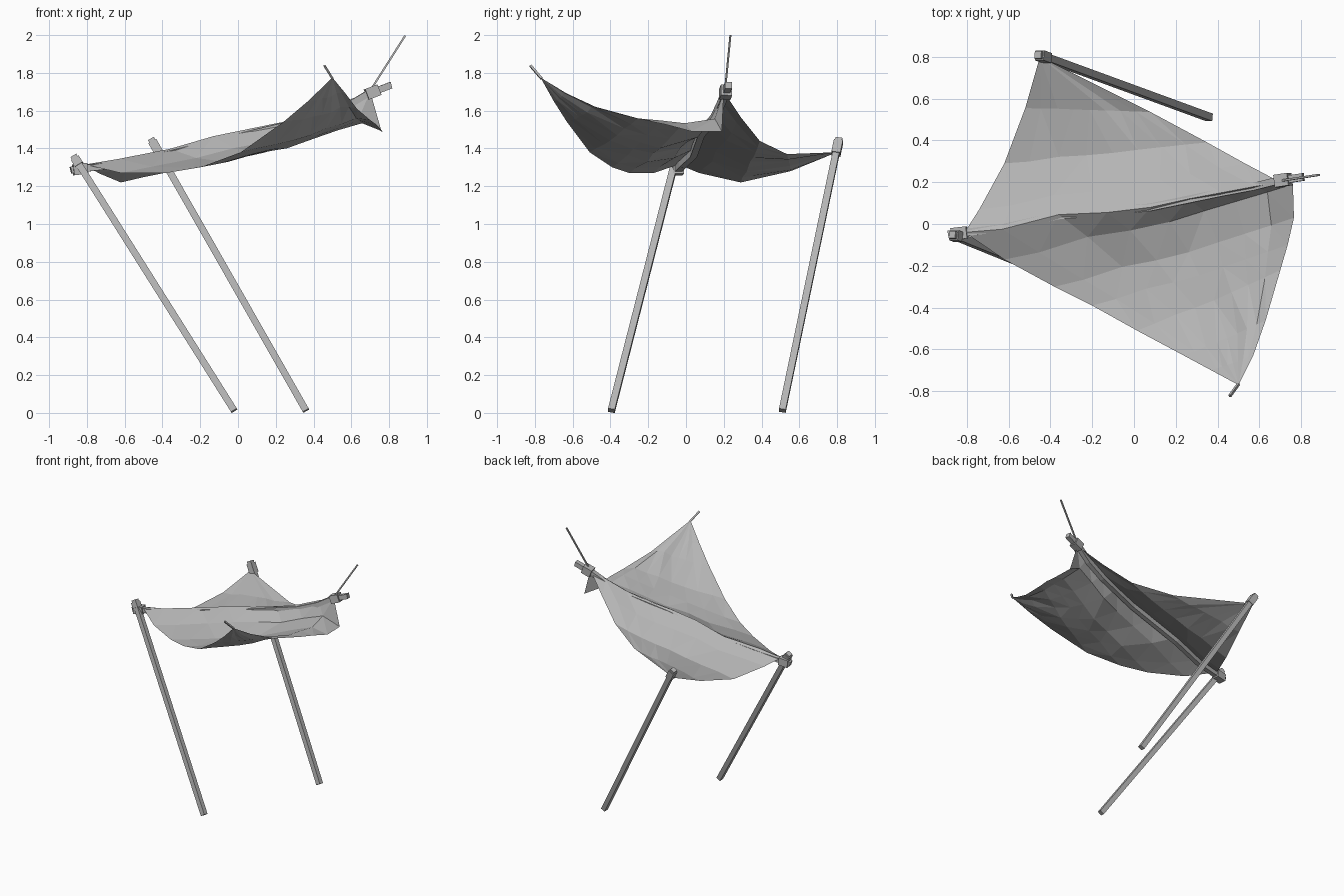
import bpy, bmesh, random
from mathutils import Vector

random.seed(4)
cube = bpy.data.objects.get("Cube")
if cube:
    bpy.data.objects.remove(cube, do_unlink=True)

grey = bpy.data.materials.new("plain_grey")
grey.use_nodes = True
grey.diffuse_color = (0.46, 0.46, 0.46, 1)
grey.node_tree.nodes["Principled BSDF"].inputs["Base Color"].default_value = grey.diffuse_color


def add_object(name, bm):
    mesh = bpy.data.meshes.new(name)
    bm.to_mesh(mesh)
    bm.free()
    mesh.materials.append(grey)
    bpy.context.collection.objects.link(bpy.data.objects.new(name, mesh))


def bar(name, points, half):
    """Square bar swept along a path, one flat side facing the front."""
    points = [Vector(p) for p in points]
    along = (points[-1] - points[0]).normalized()
    side = along.cross(Vector((0, -1, 0))).normalized()
    face = side.cross(along)
    bm = bmesh.new()
    rings = [[bm.verts.new(p + half * (a * side + b * face))
              for a, b in ((-1, -1), (1, -1), (1, 1), (-1, 1))] for p in points]
    for lower, upper in zip(rings, rings[1:]):
        for k in range(4):
            n = (k + 1) % 4
            bm.faces.new((lower[k], lower[n], upper[n], upper[k]))
    bm.faces.new(rings[0])
    bm.faces.new(rings[-1])
    bmesh.ops.recalc_face_normals(bm, faces=bm.faces)
    add_object(name, bm)


def band(name, start, end, first, last, half):
    """Lashing wrapped round part of a pole."""
    a, b = Vector(start), Vector(end)
    bar(name, [a.lerp(b, first), a.lerp(b, last)], half)


# Leaning support poles with lashings near their tops
front_foot, front_top = (-0.02, -0.395, 0.012), (-0.87, -0.05, 1.36)
back_foot, back_top = (0.36, 0.51, 0.012), (-0.46, 0.81, 1.45)
bar("front_pole", [front_foot, front_top], 0.018)
bar("back_pole", [back_foot, back_top], 0.018)
band("front_pole_lashing", front_foot, front_top, 0.965, 0.99, 0.024)
band("back_pole_lashing", back_foot, back_top, 0.945, 0.99, 0.024)

# Sagging ridge pole with lashings at both ends
ridge_pole = [(-0.885, -0.05, 1.285), (-0.63, -0.02, 1.315), (-0.36, 0.04, 1.37),
              (0.08, 0.08, 1.48), (0.42, 0.15, 1.56), (0.58, 0.18, 1.625),
              (0.68, 0.205, 1.685), (0.81, 0.225, 1.735)]
bar("ridge_pole", ridge_pole, 0.018)
band("ridge_low_lashing", ridge_pole[0], ridge_pole[1], 0.05, 0.34, 0.029)
band("ridge_high_lashing", ridge_pole[6], ridge_pole[7], 0.0, 0.5, 0.03)

# Tie ropes
bar("high_rope", [(0.69, 0.205, 1.69), (0.885, 0.235, 1.997)], 0.005)
bar("front_rope", [(0.50, -0.765, 1.77), (0.458, -0.823, 1.838)], 0.006)

# Cloth outline: the ridge runs between the low and high corners
low, high = (-0.81, -0.04, 1.315), (0.70, 0.20, 1.70)
back, front = (-0.45, 0.80, 1.38), (0.50, -0.77, 1.775)
ridge = [low, (-0.63, -0.025, 1.345), (-0.36, 0.045, 1.398), (-0.13, 0.055, 1.465),
         (0.08, 0.08, 1.508), (0.26, 0.12, 1.545), (0.42, 0.15, 1.59), (0.58, 0.18, 1.655), high]
low_to_back = [low, (-0.74, 0.07, 1.27), (-0.62, 0.29, 1.22), (-0.52, 0.555, 1.28), back]
high_to_back = [high, (0.53, 0.29, 1.565), (0.35, 0.39, 1.44), (0.08, 0.535, 1.37), back]
low_to_front = [low, (-0.62, -0.17, 1.27), (-0.38, -0.30, 1.27), (-0.20, -0.39, 1.30),
                (0.015, -0.51, 1.38), (0.24, -0.63, 1.54), (0.37, -0.70, 1.65), front]
high_to_front = [high, (0.76, 0.19, 1.49), (0.765, 0.03, 1.49), (0.735, -0.10, 1.525),
                 (0.70, -0.22, 1.55), (0.63, -0.46, 1.61), (0.57, -0.63, 1.69), front]


def cloth_half(bm, left, right, lift):
    """Fill between two side edges, fading the ridge shape out to the corner."""
    rows, cols = len(left) - 1, len(ridge) - 1
    grid = []
    for i in range(rows + 1):
        s, row = i / rows, []
        for j, crest in enumerate(ridge):
            t = j / cols
            p = Vector(left[i]).lerp(Vector(right[i]), t)
            p += (1 - s) ** 2 * (Vector(crest) - Vector(low).lerp(Vector(high), t))
            if 0 < i < rows and 0 < j < cols:
                p.z += lift * t * (1 - t) * (0.3 * (1 - s) ** 4 + 1.5 * t ** 5 * (1 - s))
                p.z += random.uniform(-0.008, 0.008)
            row.append(bm.verts.new(p))
        grid.append(row)
    for i in range(rows):
        for j in range(cols):
            bm.faces.new((grid[i][j], grid[i][j + 1], grid[i + 1][j + 1], grid[i + 1][j]))


# Faceted cloth canopy, both halves welded along the ridge
bm = bmesh.new()
cloth_half(bm, low_to_back, high_to_back, 0)
cloth_half(bm, low_to_front, high_to_front, 1)
bmesh.ops.remove_doubles(bm, verts=bm.verts, dist=0.001)
bmesh.ops.triangulate(bm, faces=bm.faces)
bmesh.ops.recalc_face_normals(bm, faces=bm.faces)
if sum(f.normal.z for f in bm.faces) < 0:
    bmesh.ops.reverse_faces(bm, faces=bm.faces)
add_object("cloth_canopy", bm)
